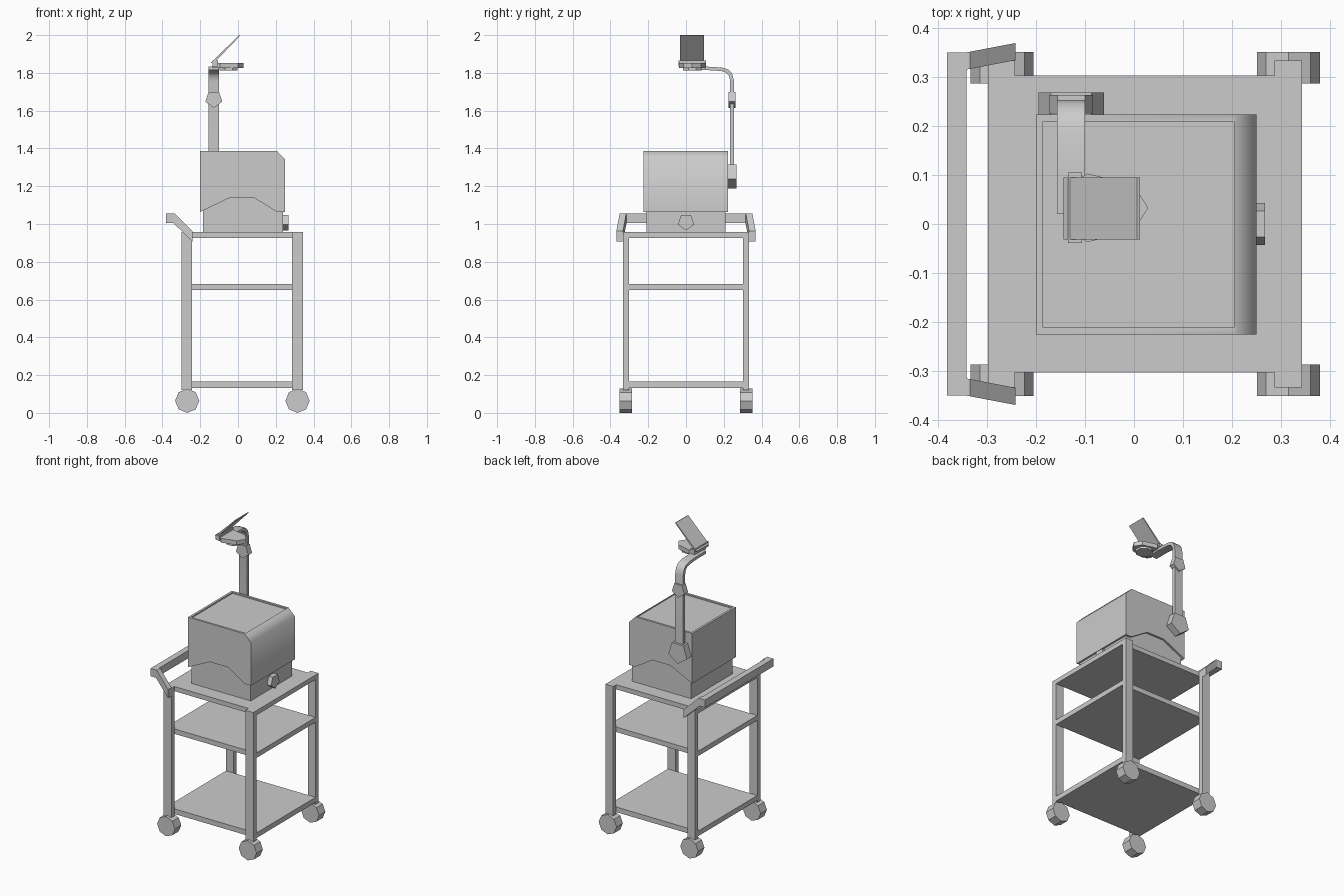
import bpy, bmesh
from math import sin, cos, pi, radians

if "Cube" in bpy.data.objects:
    bpy.data.objects.remove(bpy.data.objects["Cube"])


def prism(name, pts, axis, lo, hi, smooth=None):
    """Extrude a 2D outline along an axis: x uses (y,z), y uses (x,z), z uses (x,y)."""
    place = {'x': lambda u, v, t: (t, u, v),
             'y': lambda u, v, t: (u, t, v),
             'z': lambda u, v, t: (u, v, t)}[axis]
    bm = bmesh.new()
    a = [bm.verts.new(place(u, v, lo)) for u, v in pts]
    b = [bm.verts.new(place(u, v, hi)) for u, v in pts]
    bm.faces.new(a)
    bm.faces.new(b)
    n = len(pts)
    for i in range(n):
        j = (i + 1) % n
        bm.faces.new((a[i], a[j], b[j], b[i]))
    bmesh.ops.recalc_face_normals(bm, faces=bm.faces)
    me = bpy.data.meshes.new(name)
    bm.to_mesh(me)
    bm.free()
    ob = bpy.data.objects.new(name, me)
    bpy.context.collection.objects.link(ob)
    if smooth:
        smooth_by_angle(ob, smooth)
    return ob


def smooth_by_angle(ob, deg):
    bpy.ops.object.select_all(action='DESELECT')
    ob.select_set(True)
    bpy.context.view_layer.objects.active = ob
    bpy.ops.object.shade_smooth_by_angle(angle=radians(deg))


def box(name, x0, x1, y0, y1, z0, z1):
    return prism(name, [(x0, y0), (x1, y0), (x1, y1), (x0, y1)], 'z', z0, z1)


def ngon(n, cu, cv, r, start):
    return [(cu + r * cos(start + 2 * pi * i / n), cv + r * sin(start + 2 * pi * i / n))
            for i in range(n)]


# Cart shelves
for name, z0, z1 in (("top_shelf", .927, .957), ("middle_shelf", .651, .683),
                     ("bottom_shelf", .133, .166)):
    box(name, -.298, .343, -.303, .303, z0, z1)

# Legs, wheels and handle arms on both sides
for side, s in (("front", -1), ("back", 1)):
    for end, x0, x1, wx in (("left", -.298, -.243, -.269), ("right", .287, .343, .315)):
        y0, y1 = sorted((s * .303, s * .334))
        box(f"{side}_{end}_leg", x0, x1, y0, y1, .12, .957)
        y0, y1 = sorted((s * .287, s * .351))
        prism(f"{side}_{end}_wheel", ngon(8, wx, .064, .064, 0), 'y', y0, y1)
    arm = prism(f"{side}_handle_arm",
                [(-.342, 1.055), (-.335, 1.055), (-.242, .962), (-.242, .908), (-.342, 1.005)],
                'y', .315, .350)
    for v in arm.data.vertices:          # flare outward toward the leg
        v.co.y += (v.co.x + .342) * .19
    if s < 0:
        for v in arm.data.vertices:
            v.co.y *= -1
        arm.data.flip_normals()

# Handle bar
box("handle_bar", -.381, -.342, -.350, .350, 1.005, 1.055)

# Projector base and focus knob
box("projector_base", -.184, .238, -.21, .21, .957, 1.16)
prism("side_knob", ngon(5, 0, 1.011, .0448, -pi / 2), 'x', .23, .267)

# Projector housing with arched lower edge, chamfer and sunken glass stage
housing = prism("projector_housing",
                [(-.20, 1.064), (-.043, 1.139), (.085, 1.139), (.206, 1.064), (.25, 1.064),
                 (.25, 1.342), (.206, 1.387), (-.20, 1.387)], 'y', -.225, .223)
bm = bmesh.new()
bm.from_mesh(housing.data)
top = max(bm.faces, key=lambda f: f.calc_center_median().z)
bmesh.ops.inset_region(bm, faces=[top], thickness=.02)
for v in top.verts:
    if v.co.x > 0:
        v.co.x = .204
floor = bmesh.ops.extrude_discrete_faces(bm, faces=[top])["faces"][0]
for v in floor.verts:
    v.co.z -= .008
bm.to_mesh(housing.data)
bm.free()
smooth_by_angle(housing, 50)

# Post that curves forward to carry the head
prism("post_arm",
      [(.253, 1.22), (.253, 1.76), (.245, 1.795), (.225, 1.818), (.19, 1.828), (.11, 1.833),
       (.02, 1.833), (.02, 1.815), (.11, 1.815), (.185, 1.81), (.212, 1.802), (.228, 1.785),
       (.234, 1.755), (.234, 1.22)], 'x', -.157, -.100, 40)

# Post clamps
prism("lower_clamp", ngon(5, -.128, 1.259, .070, -pi / 2), 'y', .222, .268)
prism("upper_clamp", ngon(5, -.128, 1.662, .047, -pi / 2), 'y', .225, .263)

# Lens head, lens and hinge
half = [(.029, 0), (0, .046), (-.095, .070), (-.135, .045)]
outline = [(x, .033 + y) for x, y in half] + [(x, .033 - y) for x, y in half[:0:-1]]
prism("lens_head", outline, 'z', 1.826, 1.853)
prism("lens", ngon(8, -.05, .033, .052, pi / 8), 'z', 1.812, 1.83)
box("mirror_hinge", -.135, -.106, -.039, .105, 1.835, 1.866)

# Tilted mirror
prism("mirror", [(-.144, 1.853), (.006, 2.0), (.012, 1.998), (-.126, 1.853)],
      'y', -.032, .095)
